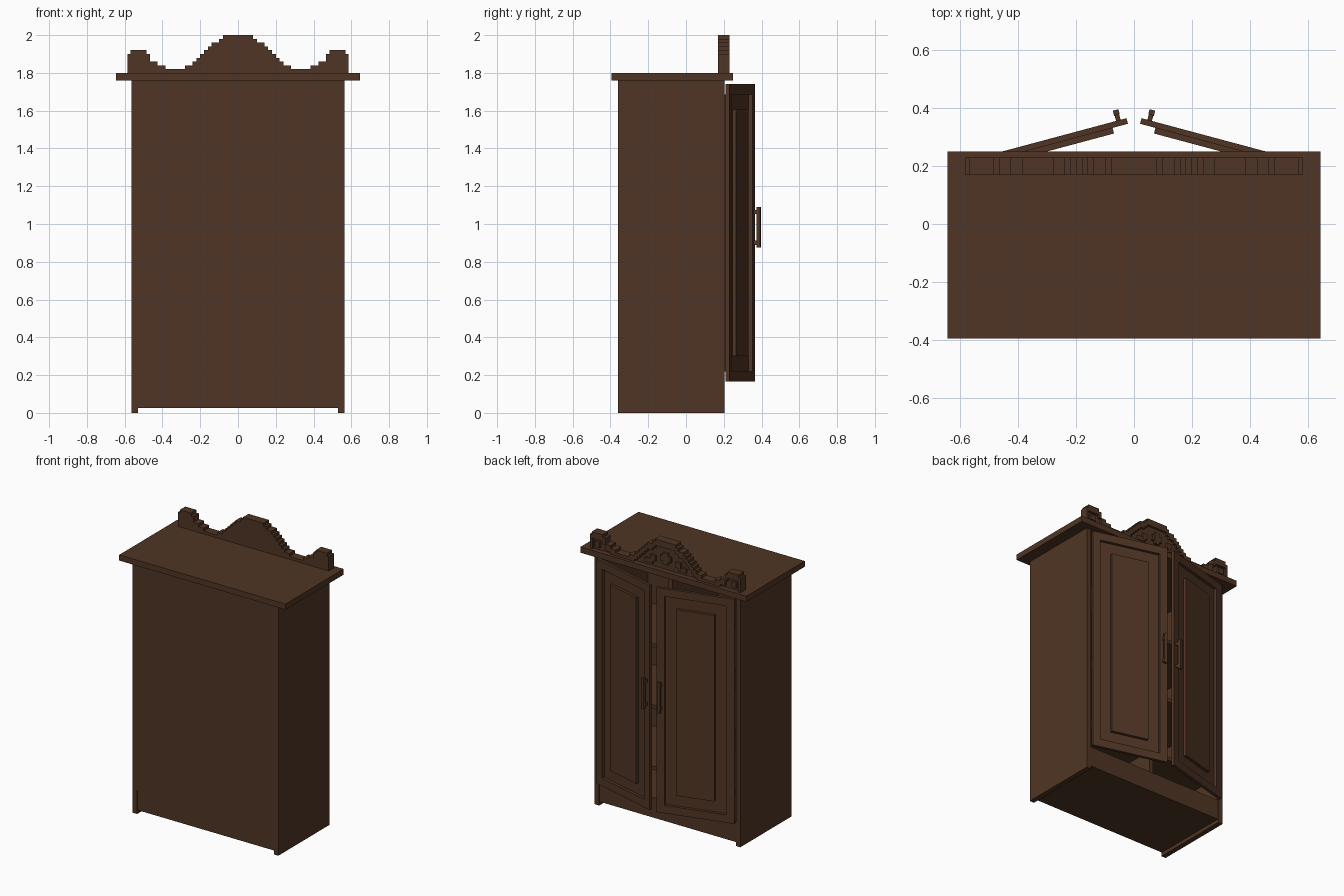
import bpy, bmesh, math
from mathutils import Matrix

if "Cube" in bpy.data.objects:
    bpy.data.objects.remove(bpy.data.objects["Cube"])

wood = bpy.data.materials.new("dark_brown_wood")
wood.diffuse_color = (0.08, 0.036, 0.018, 1)
wood.use_nodes = True
wood.node_tree.nodes["Principled BSDF"].inputs["Base Color"].default_value = wood.diffuse_color


def finish(bm, name):
    bmesh.ops.recalc_face_normals(bm, faces=bm.faces[:])
    me = bpy.data.meshes.new(name)
    bm.to_mesh(me)
    bm.free()
    me.materials.append(wood)
    ob = bpy.data.objects.new(name, me)
    bpy.context.collection.objects.link(ob)
    return ob


def boxes(name, items):
    """One object from boxes given as (x0, x1, y0, y1, z0, z1)."""
    bm = bmesh.new()
    for x0, x1, y0, y1, z0, z1 in items:
        m = Matrix.Translation(((x0 + x1) / 2, (y0 + y1) / 2, (z0 + z1) / 2))
        m = m @ Matrix.Diagonal((abs(x1 - x0), y1 - y0, z1 - z0, 1))
        bmesh.ops.create_cube(bm, size=1, matrix=m)
    return finish(bm, name)


def slab(name, pts, y0, y1):
    """Extrude an x-z outline along y."""
    bm = bmesh.new()
    f = bm.faces.new([bm.verts.new((x, y0, z)) for x, z in pts])
    r = bmesh.ops.extrude_face_region(bm, geom=[f])
    for v in r["geom"]:
        if isinstance(v, bmesh.types.BMVert):
            v.co.y = y1
    return finish(bm, name)


# carcass
for s, side in ((-1, "left"), (1, "right")):
    boxes(side + "_side_panel", [(s * 0.53, s * 0.565, -0.36, 0.205, 0, 1.76)])
boxes("back_panel", [(-0.53, 0.53, -0.36, -0.335, 0.165, 1.76)])
boxes("plinth", [(-0.53, 0.53, -0.355, 0.2, 0.025, 0.165)])
boxes("cornice", [(-0.645, 0.645, -0.395, 0.25, 1.76, 1.80)])

# interior
boxes("divider", [(-0.015, 0.015, -0.335, 0.17, 0.165, 1.76)])
for i in range(3):
    z = 0.35 + 0.43 * i
    boxes("shelf", [(-0.53, 0.53, -0.335, 0.16, z - 0.013, z + 0.013)])

# doors, hinged at the side panels and standing ajar
L, Z0, Z1, T = 0.527, 0.165, 1.74, 0.02
M, P = 0.055, 0.135
for s, side in ((-1, "left"), (1, "right")):
    def local(u0, u1, *r):
        return (-s * u0, -s * u1) + r
    door = boxes(side + "_door", [
        local(0, M, 0, T, Z0, Z1), local(L - M, L, 0, T, Z0, Z1),
        local(M, L - M, 0, T, Z0, Z0 + M), local(M, L - M, 0, T, Z1 - M, Z1),
        local(M, L - M, -T, 0, Z0 + M, Z1 - M),
        local(P, L - P, 0, T, Z0 + P, Z1 - P)])
    handle = boxes(side + "_handle", [
        local(0.488, 0.508, 0.039, 0.057, 0.875, 1.09),
        local(0.490, 0.506, T, 0.039, 0.89, 0.912),
        local(0.490, 0.506, T, 0.039, 1.053, 1.075)])
    for ob in (door, handle):
        ob.location = (s * 0.53, 0.21, 0)
        ob.rotation_euler.z = -s * math.radians(15)

# stepped crest: (outer x of step, top height)
steps = [(0.08, 2.0), (0.10, 1.98), (0.14, 1.96), (0.16, 1.94), (0.18, 1.92),
         (0.20, 1.90), (0.22, 1.88), (0.24, 1.86), (0.28, 1.84), (0.385, 1.82),
         (0.425, 1.84), (0.465, 1.86), (0.485, 1.90), (0.57, 1.92), (0.585, 1.90)]


def outline(drop):
    half, prev = [], None
    for x, z in steps:
        z = max(z - drop, 1.8)
        if prev is not None:
            half.append((prev, z))
        half.append((x, z))
        prev = x
    return [(-x, z) for x, z in reversed(half)] + half


top = outline(0)
slab("crest", top + [(0.585, 1.8), (-0.585, 1.8)], 0.17, 0.215)
slab("crest_rim", top + outline(0.045)[::-1], 0.215, 0.23)

# carved relief inside the rim
relief = [(-0.02, 0.02, 0.215, 0.23, 1.84, 1.92), (-0.04, 0.04, 0.215, 0.229, 1.86, 1.90)]
for s in (-1, 1):
    relief += [(s * 0.08, s * 0.12, 0.215, 0.23, 1.84, 1.88),
               (s * 0.10, s * 0.16, 0.215, 0.229, 1.82, 1.85),
               (s * 0.51, s * 0.55, 0.215, 0.23, 1.82, 1.86),
               (s * 0.565, s * 0.585, 0.215, 0.229, 1.80, 1.87)]
boxes("crest_relief", relief)
